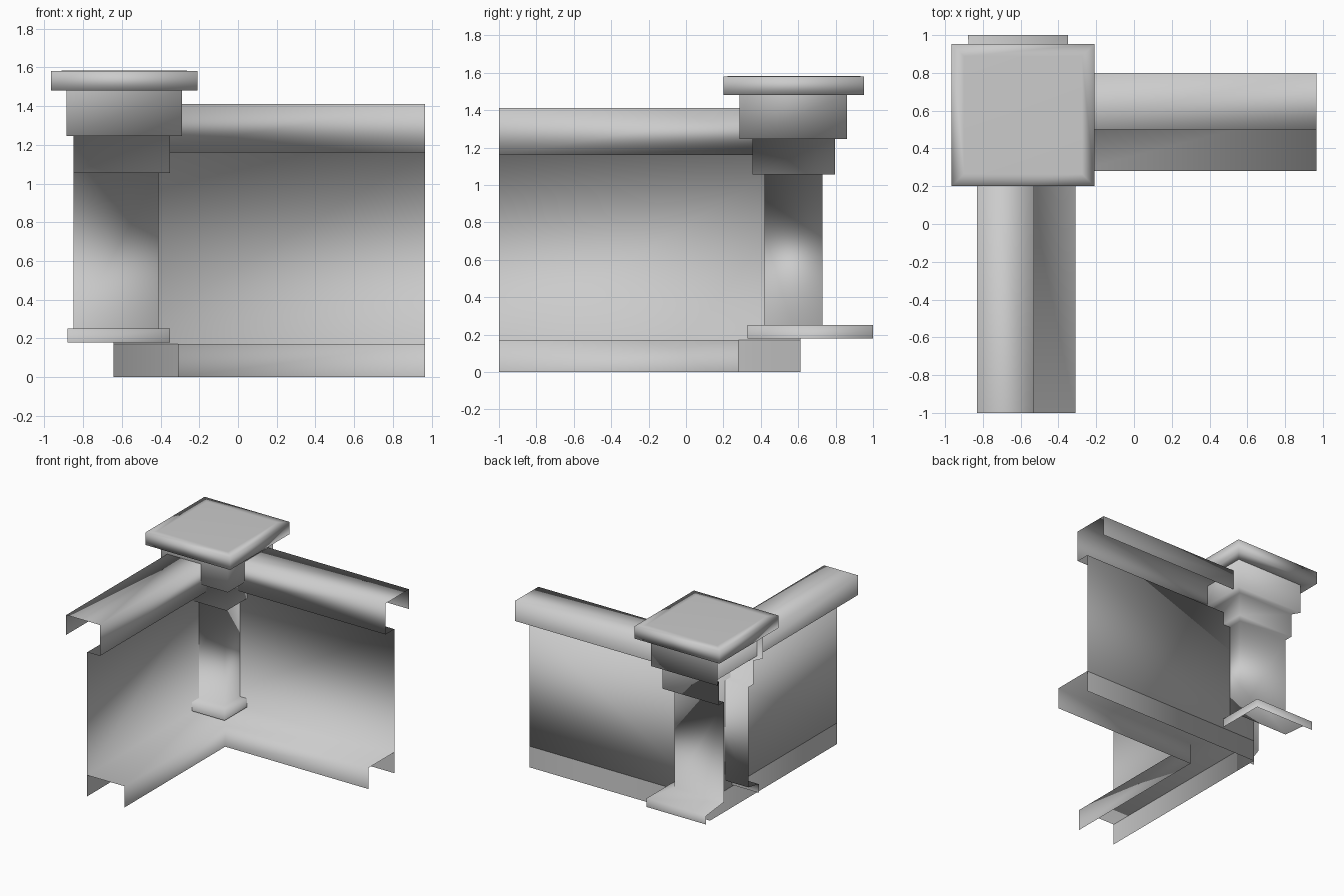
import bpy
import bmesh

cube = bpy.data.objects.get("Cube")
if cube:
    bpy.data.objects.remove(cube, do_unlink=True)

stone = bpy.data.materials.new("plain grey stone")
stone.use_nodes = True
GREY = (0.6, 0.6, 0.6, 1)
stone.diffuse_color = GREY
stone.node_tree.nodes["Principled BSDF"].inputs["Base Color"].default_value = GREY


def loft(bm, rows, closed=False):
    """Join rows of points with quads; return the last row of vertices."""
    grid = [[bm.verts.new(p) for p in row] for row in rows]
    count = len(rows[0])
    for low, high in zip(grid, grid[1:]):
        for j in range(count if closed else count - 1):
            k = (j + 1) % count
            bm.faces.new((low[j], low[k], high[k], high[j]))
    return grid[-1]


def finish(name, bm):
    bmesh.ops.remove_doubles(bm, verts=bm.verts[:], dist=0.0005)
    mesh = bpy.data.meshes.new(name)
    bm.to_mesh(mesh)
    bm.free()
    mesh.materials.append(stone)
    mesh.polygons.foreach_set("use_smooth", [True] * len(mesh.polygons))
    obj = bpy.data.objects.new(name, mesh)
    bpy.context.collection.objects.link(obj)
    return obj


def mitred(x, z):
    """One profile point carried along both arms of the corner."""
    y = -0.03 - x
    return [(0.965, y, z), (x, y, z), (x, -1.0, z)]


def corner_run(name, profile):
    bm = bmesh.new()
    loft(bm, [mitred(x, z) for x, z in profile])
    return finish(name, bm)


def loop(x0, x1, y0, y1, z):
    return [(x0, y0, z), (x1, y0, z), (x1, y1, z), (x0, y1, z)]


# Handrail, wall and stepped base run around the corner as open sheets
WALL = -0.643
corner_run("rail_wall_and_base", [
    (-0.83, 1.25), (-0.83, 1.41), (-0.53, 1.41), (-0.53, 1.16),
    (WALL, 1.16), (WALL, 0.17), (-0.31, 0.17), (-0.31, 0.0)])
corner_run("wall_foot", [(WALL, 0.17), (WALL, 0.0)])

# Pillar: plinth, shaft and two stepped collars, open on its right-hand side
plinth = (-0.88, -0.35, 0.33, 1.0)
shaft = (-0.85, -0.41, 0.42, 0.73)
lower_collar = (-0.85, -0.35, 0.355, 0.797)
upper_collar = (-0.885, -0.29, 0.285, 0.86)
steps = [(plinth, 0.18), (plinth, 0.25), (shaft, 0.25), (shaft, 1.055),
         (lower_collar, 1.055), (lower_collar, 1.245),
         (upper_collar, 1.245), (upper_collar, 1.48)]
bm = bmesh.new()
loft(bm, [loop(*box, z) for box, z in steps])
finish("pillar", bm)

# Cap slab with an inset flat top
cap = (-0.965, -0.21, 0.2, 0.953)
inset = (-0.9, -0.275, 0.265, 0.888)
bm = bmesh.new()
top = loft(bm, [loop(*upper_collar, 1.48), loop(*cap, 1.48),
                loop(*cap, 1.58), loop(*inset, 1.583)], closed=True)
bm.faces.new(top)
finish("pillar_cap", bm)
